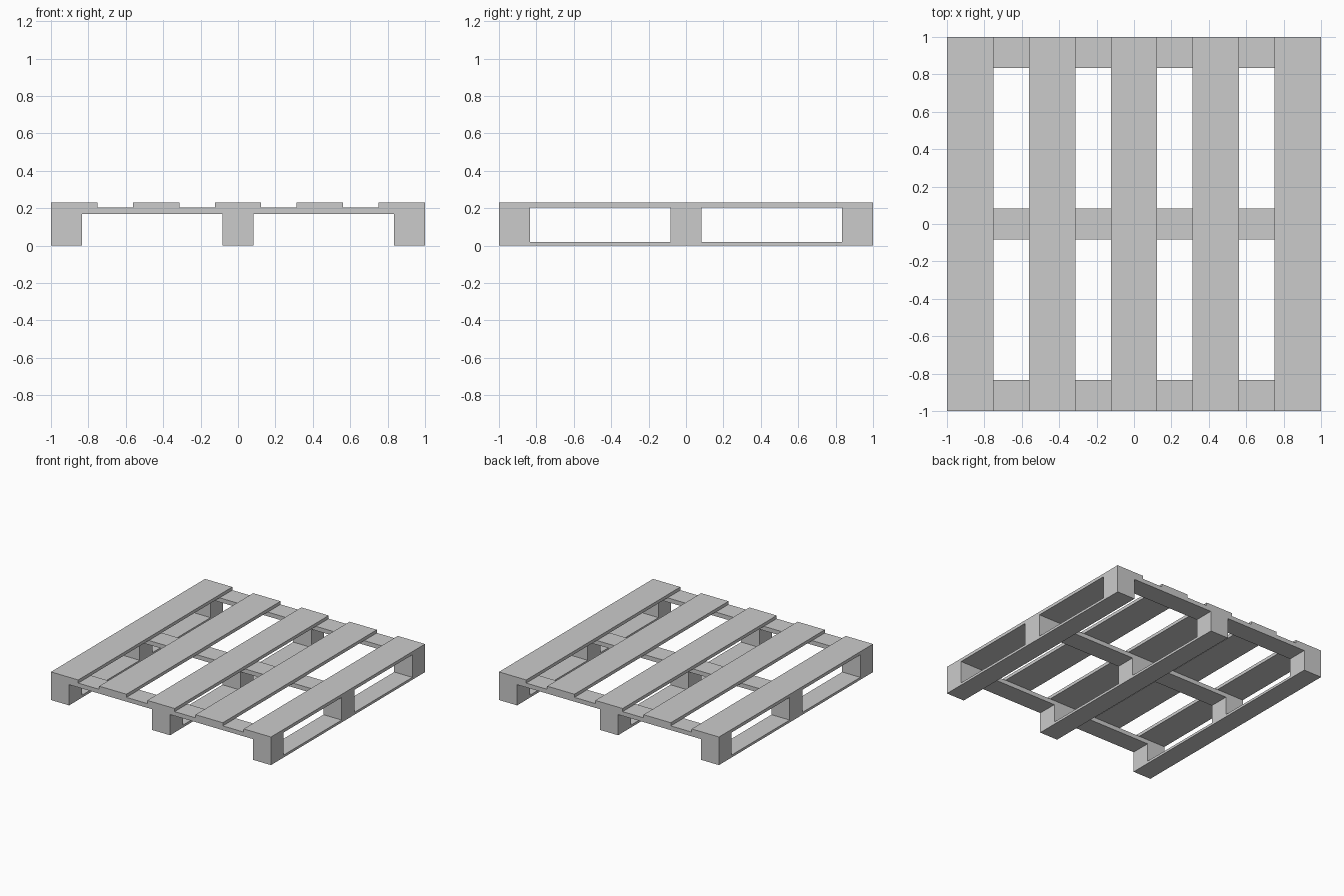
import bpy
import bmesh

if "Cube" in bpy.data.objects:
    bpy.data.objects.remove(bpy.data.objects["Cube"])


def box(name, x, y, z):
    """Box from (min, max) ranges on each axis."""
    bm = bmesh.new()
    bmesh.ops.create_cube(bm, size=1)
    for v in bm.verts:
        for i, (lo, hi) in enumerate((x, y, z)):
            v.co[i] = lo if v.co[i] < 0 else hi
    mesh = bpy.data.meshes.new(name)
    bm.to_mesh(mesh)
    bm.free()
    obj = bpy.data.objects.new(name, mesh)
    bpy.context.collection.objects.link(obj)
    return obj


# Height levels of the layers
Z_BOTTOM, Z_BLOCK, Z_CROSS, Z_TOP = 0.02, 0.17, 0.205, 0.231
FULL = (-1, 1)
ROWS = [(-1, -0.835), (-0.083, 0.083), (0.835, 1)]

for i, row in enumerate(ROWS, 1):
    # Bottom runners along y, cross boards along x
    box(f"bottom_runner_{i}", row, FULL, (0, Z_BOTTOM))
    box(f"cross_board_{i}", FULL, row, (Z_BLOCK, Z_CROSS))
    # Spacer blocks between them
    for j, col in enumerate(ROWS, 1):
        box(f"block_{i}_{j}", row, col, (Z_BOTTOM, Z_BLOCK))

# Five evenly spaced deck boards along y
WIDTH = 0.248
for i in range(5):
    x = -1 + i * (2 - WIDTH) / 4
    box(f"deck_board_{i + 1}", (x, x + WIDTH), FULL, (Z_CROSS, Z_TOP))
